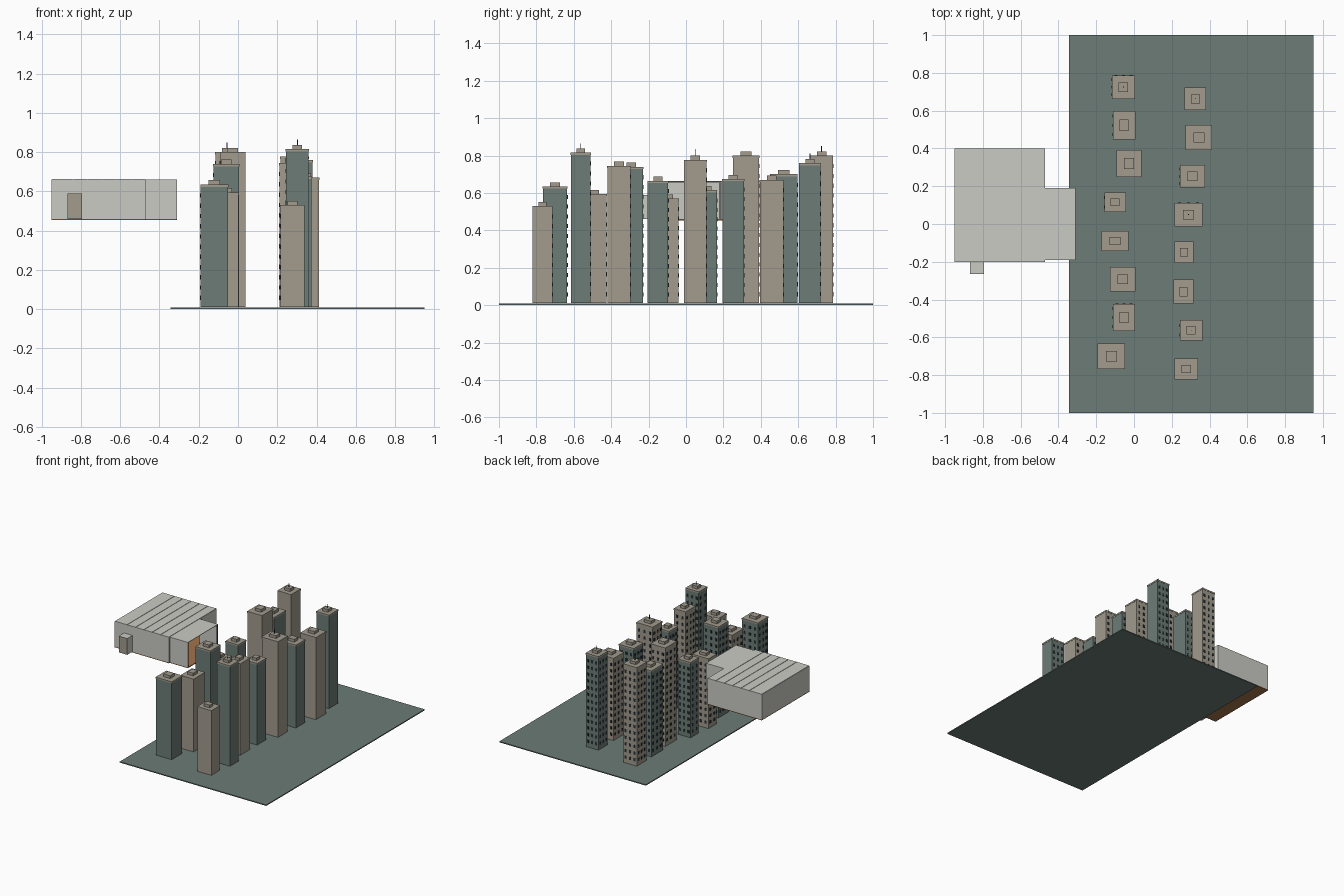
import bpy, bmesh
from mathutils import Matrix, Vector

if "Cube" in bpy.data.objects:
    bpy.data.objects.remove(bpy.data.objects["Cube"])


def material(name, rgb):
    m = bpy.data.materials.new(name)
    m.use_nodes = True
    m.diffuse_color = (*rgb, 1)
    m.node_tree.nodes["Principled BSDF"].inputs["Base Color"].default_value = (*rgb, 1)
    return m


TEAL = material("grey teal", (.15, .2, .18))
BEIGE = material("warm beige", (.36, .33, .27))
PLASTER = material("pale plaster", (.6, .6, .56))
WOOD = material("brown wood", (.36, .17, .07))
GLASS = material("dark glass", (.02, .03, .035))


def add_box(bm, x0, x1, y0, y1, z0, z1, slot=0):
    mid = Vector((x0 + x1, y0 + y1, z0 + z1)) / 2
    size = Matrix.Diagonal((x1 - x0, y1 - y0, z1 - z0, 1))
    made = bmesh.ops.create_cube(bm, size=1, matrix=Matrix.Translation(mid) @ size)
    for f in {f for v in made["verts"] for f in v.link_faces}:
        f.material_index = slot


def finish(bm, name, *mats):
    mesh = bpy.data.meshes.new(name)
    bm.to_mesh(mesh)
    bm.free()
    for m in mats:
        mesh.materials.append(m)
    obj = bpy.data.objects.new(name, mesh)
    bpy.context.collection.objects.link(obj)


def boxes(name, mat, *dims):
    bm = bmesh.new()
    for d in dims:
        add_box(bm, *d)
    finish(bm, name, mat)


def spread(a, b, pitch):
    """Evenly spaced centres inside a span."""
    n = max(2, round((b - a) / pitch))
    return [a + (b - a) * (i + .5) / n for i in range(n)]


def tower(name, x0, x1, y0, y1, top, mat, mast=0):
    base, cap, lip = .012, .012, .002
    # Shaft, roof slab and roof hut
    bm = bmesh.new()
    add_box(bm, x0, x1, y0, y1, base, top - cap)
    add_box(bm, x0 - lip, x1 + lip, y0 - lip, y1 + lip, top - cap, top, 1)
    cx, cy = (x0 + x1) / 2, (y0 + y1) / 2
    hx, hy = (x1 - x0) * .21, (y1 - y0) * .21
    add_box(bm, cx - hx, cx + hx, cy - hy, cy + hy, top, top + .022, 1)
    if mast:
        add_box(bm, cx - .002, cx + .002, cy - .002, cy + .002, top, mast, 2)
    # Windows on the back and right-hand walls
    w, h, out = .008, .011, .003
    for z in spread(base + .02, top - .03, .052):
        for x in spread(x0, x1, .042):
            add_box(bm, x - w, x + w, y1 - .001, y1 + out, z - h, z + h, 2)
        for y in spread(y0, y1, .042):
            add_box(bm, x0 - out, x0 + .001, y - w, y + w, z - h, z + h, 2)
    finish(bm, name, mat, BEIGE, GLASS)


# Ground
boxes("ground", TEAL, (-.345, .95, -1, 1, 0, .008))

# Near row of towers, then far row
near_row = [
    (-.115, .003, .665, .785, .80, BEIGE, .85), (-.11, .005, .45, .595, .70, TEAL),
    (-.09, .037, .25, .39, .80, BEIGE), (-.155, -.045, .065, .165, .615, TEAL),
    (-.17, -.03, -.14, -.04, .57, BEIGE), (-.125, .005, -.355, -.23, .74, TEAL),
    (-.11, .003, -.565, -.425, .595, BEIGE), (-.19, -.05, -.765, -.635, .635, TEAL),
]
far_row = [
    (.27, .38, .605, .72, .76, TEAL, .81), (.275, .412, .395, .522, .67, BEIGE),
    (.245, .375, .195, .31, .675, TEAL), (.217, .36, -.01, .11, .777, BEIGE, .835),
    (.217, .313, -.205, -.095, .665, TEAL), (.212, .313, -.42, -.297, .745, BEIGE),
    (.245, .36, -.615, -.51, .815, TEAL, .865), (.217, .338, -.82, -.715, .53, BEIGE),
]
for row, specs in (("near", near_row), ("far", far_row)):
    for i, spec in enumerate(specs):
        tower(f"{row}_tower_{i + 1}", *spec)

# Raised room: floor, thin walls, slatted ceiling, open toward the towers
W, E, MID = -.95, -.31, -.47
S, N, BAY = -.2, .4, .19
LOW, HIGH, T = .46, .66, .004
boxes("room_floor", WOOD, (W, MID, S, N, LOW - .006, LOW),
      (MID, E, -BAY, BAY, LOW - .006, LOW))
boxes("room_walls", PLASTER,
      (W, W + T, S, N, LOW, HIGH), (W, MID, S, S + T, LOW, HIGH),
      (W, MID, N - T, N, LOW, HIGH), (MID - T, MID, S, -BAY, LOW, HIGH),
      (MID - T, MID, BAY, N, LOW, HIGH), (MID, E, -BAY, -BAY + T, LOW, HIGH),
      (MID, E, BAY - T, BAY, LOW, HIGH))
seams = [W] + [-.84 + .074 * i for i in range(5)] + [MID]
slats = [(a + .002, b - .002, S, N, HIGH, HIGH + .003) for a, b in zip(seams, seams[1:])]
boxes("room_ceiling", PLASTER, (W, MID, S, N, HIGH - T, HIGH),
      (MID, E, -BAY, BAY, HIGH - T, HIGH), *slats)

# Window frame at the open end
F = .006
boxes("window_frame", GLASS,
      *[(E - F, E - .001, y - F / 2, y + F / 2, LOW, HIGH - T) for y in (-BAY + .008, BAY - .008)])

# Entry porch and its door
boxes("entry_porch", PLASTER, (-.868, -.794, -.262, S, LOW, .59))
boxes("entry_door", BEIGE, (-.868, -.794, -.265, -.262, LOW, .59))
